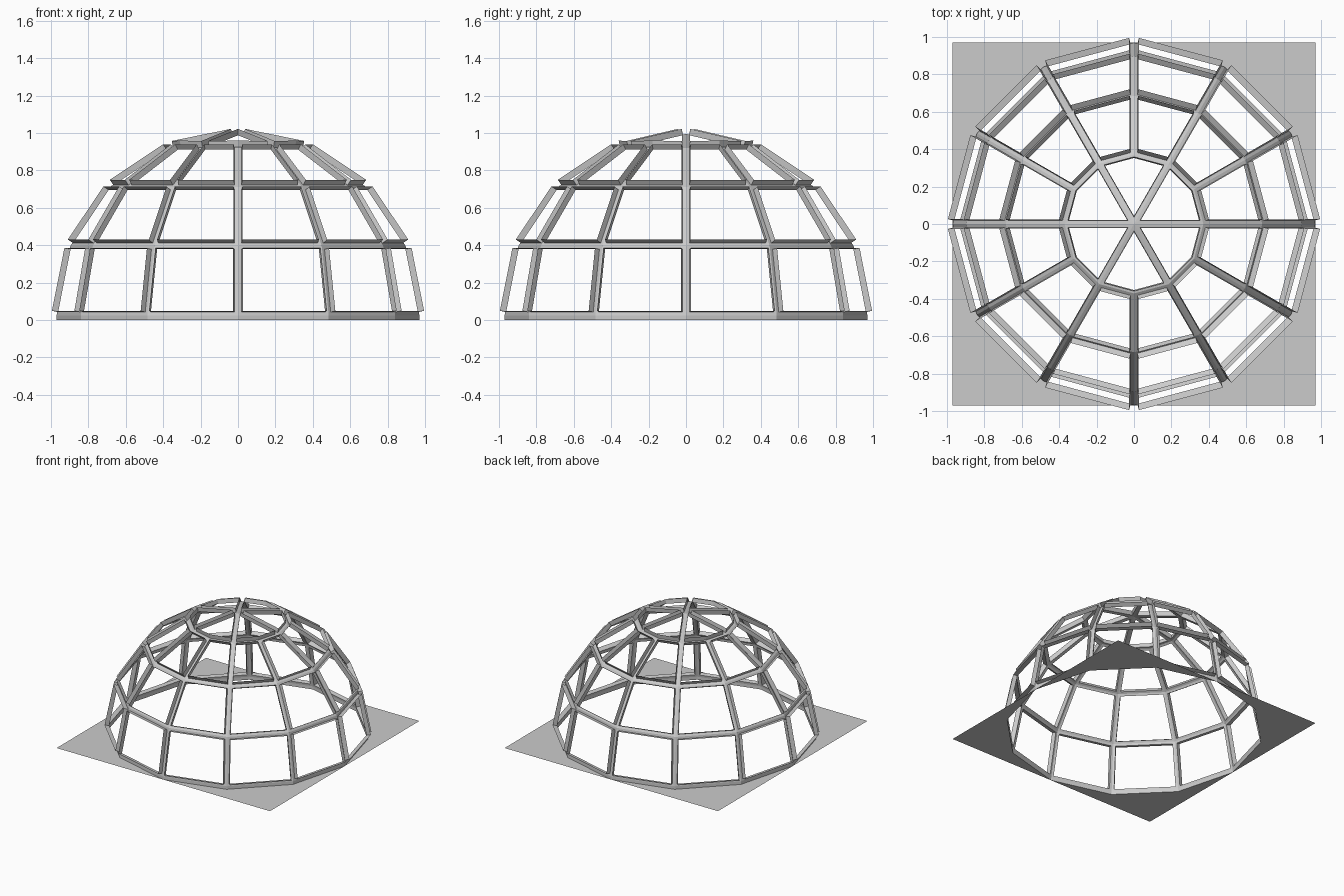
import bpy, bmesh
from math import sin, cos, radians

if "Cube" in bpy.data.objects:
    bpy.data.objects.remove(bpy.data.objects["Cube"])

R, LIFT, N = 0.97, 0.025, 12


def ring_point(i, radius, z):
    a = radians(360 / N * i)
    return (radius * cos(a), radius * sin(a), z)


def make_object(name, bm):
    mesh = bpy.data.meshes.new(name)
    bm.to_mesh(mesh)
    bm.free()
    obj = bpy.data.objects.new(name, mesh)
    bpy.context.collection.objects.link(obj)
    return obj


# Dome frame: faceted hemisphere on a short vertical skirt
bm = bmesh.new()
levels = [(R, 0.0)] + [(R * cos(radians(t)), LIFT + R * sin(radians(t)))
                       for t in (0, 22.5, 45, 67.5)]
rings = [[bm.verts.new(ring_point(i, r, z)) for i in range(N)] for r, z in levels]
panels = []
for k in range(len(rings) - 1):
    lo, hi = rings[k], rings[k + 1]
    for i in range(N):
        j = (i + 1) % N
        f = bm.faces.new((lo[i], lo[j], hi[j], hi[i]))
        if k > 0:
            panels.append(f)

# Cap: six kite panels, each spanning two segments
apex = bm.verts.new((0, 0, LIFT + R))
top = rings[-1]
for i in range(0, N, 2):
    panels.append(bm.faces.new((top[i], top[i + 1], top[(i + 2) % N], apex)))
bm.normal_update()

# Openings: inset each panel, raise a rim outward, remove the pane
bmesh.ops.inset_individual(bm, faces=panels, thickness=0.018, depth=0.0,
                           use_even_offset=True)
bm.normal_update()
bmesh.ops.inset_individual(bm, faces=panels, thickness=0.0, depth=0.035,
                           use_even_offset=True)
bmesh.ops.delete(bm, geom=panels, context='FACES_ONLY')
make_object("dome_frame", bm)

# Base plate: square with a twelve-sided hole, made as four corners
bm = bmesh.new()
hole = [bm.verts.new(ring_point(i, R, 0)) for i in range(N)]
for q, (sx, sy) in enumerate(((1, 1), (-1, 1), (-1, -1), (1, -1))):
    corner = bm.verts.new((sx * R, sy * R, 0))
    s = q * 3
    bm.faces.new((hole[s], corner, hole[(s + 3) % N], hole[s + 2], hole[s + 1]))
make_object("base_plate", bm)
